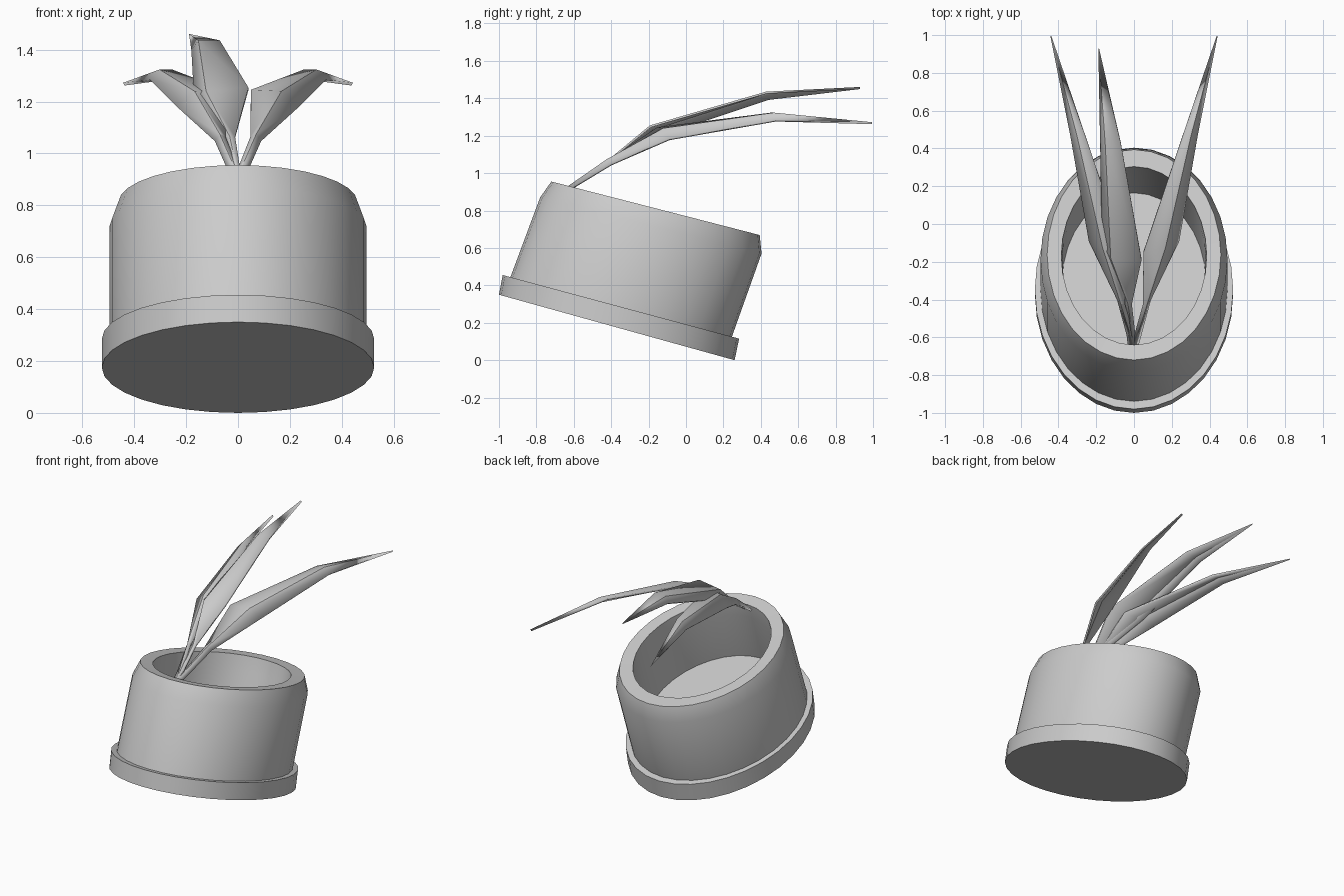
import bpy, bmesh, math
from mathutils import Vector

if "Cube" in bpy.data.objects:
    bpy.data.objects.remove(bpy.data.objects["Cube"])

SEG = 32


def finish(bm, name, angle):
    bmesh.ops.recalc_face_normals(bm, faces=bm.faces)
    me = bpy.data.meshes.new(name)
    bm.to_mesh(me)
    bm.free()
    ob = bpy.data.objects.new(name, me)
    bpy.context.collection.objects.link(ob)
    bpy.ops.object.select_all(action='DESELECT')
    ob.select_set(True)
    bpy.context.view_layer.objects.active = ob
    bpy.ops.object.shade_smooth_by_angle(angle=math.radians(angle))
    return ob


def loft(name, rings, close=False, angle=40):
    """Loft tilted ellipses given as (centre y, centre z, half x, half dy, half dz)."""
    bm = bmesh.new()
    loops = []
    for cy, cz, a, dy, dz in rings:
        loops.append([bm.verts.new((a * math.cos(t), cy + dy * math.sin(t), cz + dz * math.sin(t)))
                      for t in (2 * math.pi * i / SEG for i in range(SEG))])
    for lo, hi in zip(loops, loops[1:]):
        for i in range(SEG):
            j = (i + 1) % SEG
            bm.faces.new((lo[i], lo[j], hi[j], hi[i]))
    bm.faces.new(loops[0])
    bm.faces.new(loops[-1])
    return finish(bm, name, angle)


# tilted base plate
loft("base_plate", [
    (-0.37, 0.175, 0.525, 0.63, -0.175),
    (-0.348, 0.285, 0.525, 0.632, -0.17),
])

# leaning pot wall, rounded rim, inner wall and soil floor
loft("pot", [
    (-0.352, 0.27, 0.495, 0.592, -0.160),
    (-0.188, 0.72, 0.495, 0.592, -0.150),
    (-0.163, 0.812, 0.46, 0.557, -0.143),
    (-0.168, 0.81, 0.385, 0.472, -0.121),
    (-0.19, 0.72, 0.38, 0.470, -0.120),
    (-0.305, 0.40, 0.38, 0.470, -0.125),
], angle=60)


def leaf(name, rows, tip, mirror=False):
    """Folded blade: rows of (inner, fold, outer) points ending in a tip."""
    s = -1 if mirror else 1
    bm = bmesh.new()
    vs = [[bm.verts.new((s * p[0], p[1], p[2])) for p in row] for row in rows]
    end = bm.verts.new((s * tip[0], tip[1], tip[2]))
    quads = []
    for a, b in zip(vs, vs[1:]):
        for i in (0, 1):
            quads.append(bm.faces.new((a[i], a[i + 1], b[i + 1], b[i])))
    for i in (0, 1):
        bm.faces.new((vs[-1][i], vs[-1][i + 1], end))
    ob = finish(bm, name, 30)
    mod = ob.modifiers.new("thickness", 'SOLIDIFY')
    mod.thickness = 0.012
    mod.offset = 0
    return ob


side_rows = [
    [(-0.012, -0.645, 0.90), (0.0, -0.65, 0.91), (0.02, -0.64, 0.90)],
    [(0.05, -0.42, 1.06), (0.068, -0.42, 1.07), (0.085, -0.40, 1.045)],
    [(0.05, -0.15, 1.24), (0.165, -0.12, 1.235), (0.235, -0.09, 1.18)],
    [(0.255, 0.46, 1.318), (0.30, 0.47, 1.318), (0.335, 0.48, 1.28)],
]
leaf("leaf_right", side_rows, (0.44, 0.995, 1.267))
leaf("leaf_left", side_rows, (0.44, 0.995, 1.267), mirror=True)

# taller middle leaf
leaf("leaf_middle", [
    [(0.012, -0.645, 0.90), (0.0, -0.65, 0.91), (-0.03, -0.64, 0.90)],
    [(-0.012, -0.42, 1.06), (-0.03, -0.42, 1.06), (-0.055, -0.41, 1.045)],
    [(0.04, -0.19, 1.25), (-0.12, -0.18, 1.235), (-0.165, -0.10, 1.215)],
    [(-0.07, 0.43, 1.43), (-0.15, 0.43, 1.43), (-0.175, 0.44, 1.395)],
], (-0.187, 0.93, 1.455))
